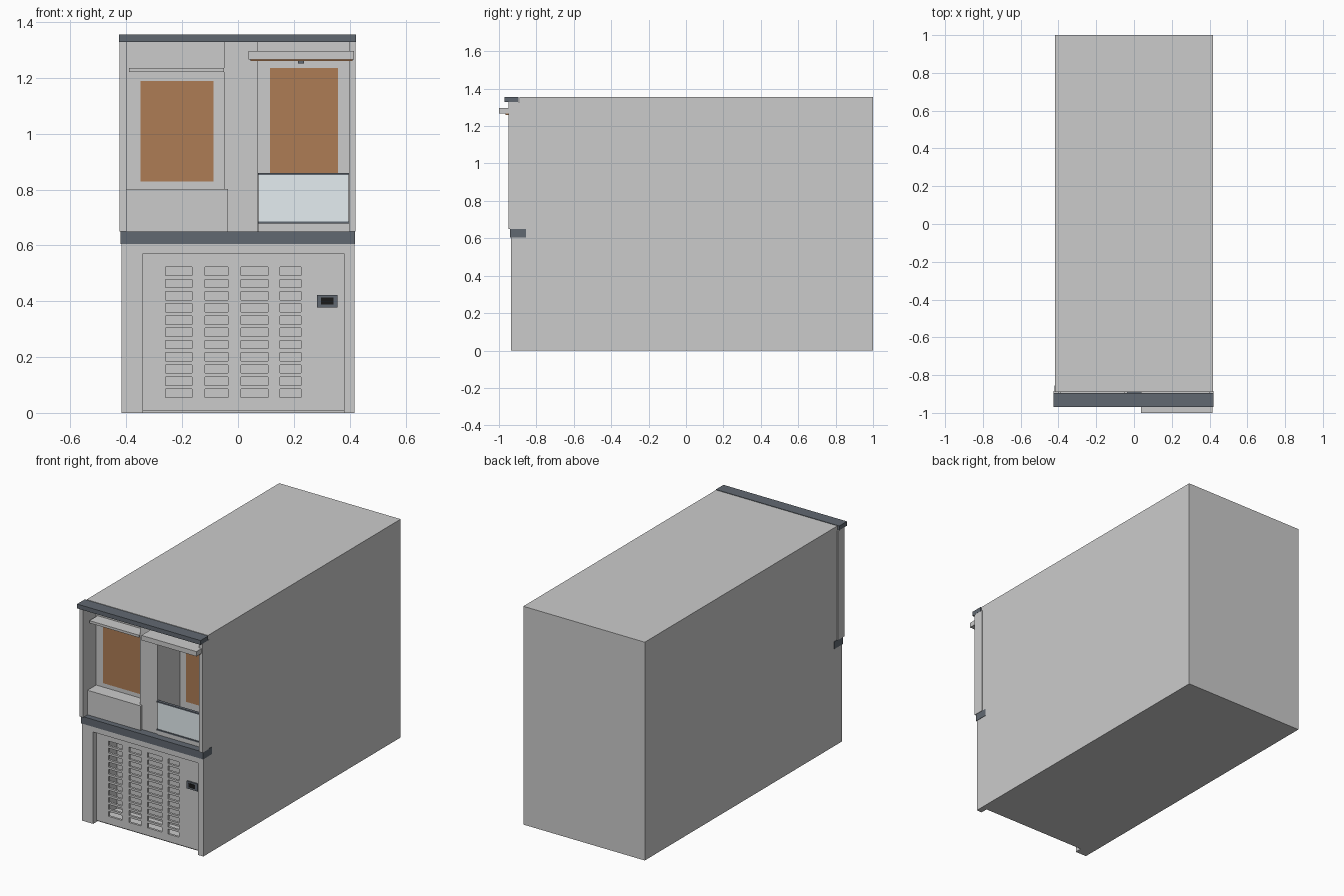
import bpy, bmesh

if "Cube" in bpy.data.objects:
    bpy.data.objects.remove(bpy.data.objects["Cube"])


def material(name, rgb):
    m = bpy.data.materials.new(name)
    m.diffuse_color = (*rgb, 1)
    m.use_nodes = True
    m.node_tree.nodes["Principled BSDF"].inputs["Base Color"].default_value = m.diffuse_color
    return m


DARK = material("dark_trim", (0.12, 0.14, 0.165))
BROWN = material("warm_brown", (0.42, 0.2, 0.09))
GLASS = material("pale_glass", (0.78, 0.85, 0.88))
BLACK = material("black", (0.01, 0.01, 0.01))


def finish(name, bm, mat=None):
    bmesh.ops.recalc_face_normals(bm, faces=bm.faces)
    me = bpy.data.meshes.new(name)
    bm.to_mesh(me)
    bm.free()
    ob = bpy.data.objects.new(name, me)
    bpy.context.collection.objects.link(ob)
    if mat:
        me.materials.append(mat)
    return ob


def add_box(bm, x, y, z):
    vs = bmesh.ops.create_cube(bm, size=1)["verts"]
    for v in vs:
        for i, (a, b) in enumerate((x, y, z)):
            v.co[i] = (a + b) / 2 + v.co[i] * (b - a)


def box(name, x, y, z, mat=None):
    bm = bmesh.new()
    add_box(bm, x, y, z)
    return finish(name, bm, mat)


# Long cabinet body with two display bays and a ventilation cavity cut out
FRONT = -0.89
body = box("cabinet_body", (-0.417, 0.417), (FRONT, 1), (0, 1.355))
bm = bmesh.new()
add_box(bm, (-0.40, -0.05), (-1.2, -0.82), (0.65, 1.33))
add_box(bm, (0.07, 0.397), (-1.2, -0.67), (0.65, 1.33))
add_box(bm, (-0.34, 0.38), (-1.2, -0.70), (0.008, 0.57))
cutter = finish("bay_cutter", bm)
cutter.hide_render = True
mod = body.modifiers.new("bays", "BOOLEAN")
mod.operation = "DIFFERENCE"
mod.solver = "EXACT"
mod.object = cutter
bpy.context.view_layer.objects.active = body
bpy.ops.object.modifier_apply(modifier=mod.name)
bpy.data.objects.remove(cutter)

# Lower frame standing proud of the vent panel
box("lower_left_post", (-0.417, -0.34), (-0.935, FRONT), (0, 0.605))
box("lower_right_post", (0.38, 0.417), (-0.935, FRONT), (0, 0.605))
box("lower_top_rail", (-0.34, 0.38), (-0.935, FRONT), (0.57, 0.605))

# Vent panel: a grid of faces with the slot cells left open
cols = [(-0.26, -0.165), (-0.118, -0.035), (0.01, 0.107), (0.15, 0.225)]
rows = [(0.055 + i * 0.0437, 0.085 + i * 0.0437) for i in range(11)]
xs = sorted([-0.34, 0.38] + [v for c in cols for v in c])
zs = sorted([0.008, 0.57] + [v for r in rows for v in r])
bm = bmesh.new()
grid = [[bm.verts.new((x, -0.893, z)) for z in zs] for x in xs]
for i in range(len(xs) - 1):
    for j in range(len(zs) - 1):
        if not (i % 2 and j % 2):
            bm.faces.new((grid[i][j], grid[i + 1][j],
                          grid[i + 1][j + 1], grid[i][j + 1]))
vent = finish("vent_panel", bm)
mod = vent.modifiers.new("thickness", "SOLIDIFY")
mod.thickness = 0.014
mod.offset = 0

# Controller display
box("controller_frame", (0.283, 0.357), (-0.908, -0.89), (0.377, 0.423), DARK)
box("controller_screen", (0.298, 0.342), (-0.911, -0.90), (0.388, 0.413), BLACK)

# Dark trims and upper side posts
box("middle_trim", (-0.421, 0.419), (-0.94, -0.855), (0.605, 0.65), DARK)
box("top_trim", (-0.426, 0.422), (-0.97, -0.895), (1.328, 1.355), DARK)
box("upper_left_post", (-0.425, -0.40), (-0.95, -0.885), (0.65, 1.328))
box("upper_right_post", (0.397, 0.421), (-0.95, -0.885), (0.65, 1.328))

# Left bay: window, hood and lower box
box("left_window", (-0.35, -0.088), (-0.823, -0.815), (0.828, 1.188), BROWN)
box("left_hood", (-0.39, -0.05), (-0.90, -0.82), (1.22, 1.235))
box("left_lower_box", (-0.40, -0.035), (-0.905, -0.82), (0.65, 0.802))

# Right bay: back panel, canopy with lamp, glass guard and rails
box("right_back_panel", (0.115, 0.358), (-0.674, -0.665), (0.78, 1.235), BROWN)
box("right_canopy", (0.037, 0.415), (-1.0, -0.89), (1.266, 1.296))
box("canopy_lamp", (0.045, 0.41), (-0.965, -0.90), (1.26, 1.266), BROWN)
box("lamp_knob", (0.214, 0.236), (-0.95, -0.93), (1.252, 1.26), DARK)
box("glass_guard", (0.074, 0.395), (-0.897, -0.885), (0.686, 0.854), GLASS)
for name, z in (("glass_top_rail", 0.852), ("glass_bottom_rail", 0.678)):
    box(name, (0.071, 0.397), (-0.902, -0.883), (z, z + 0.008), DARK)
box("right_lower_panel", (0.074, 0.397), (-0.896, -0.87), (0.65, 0.678))
